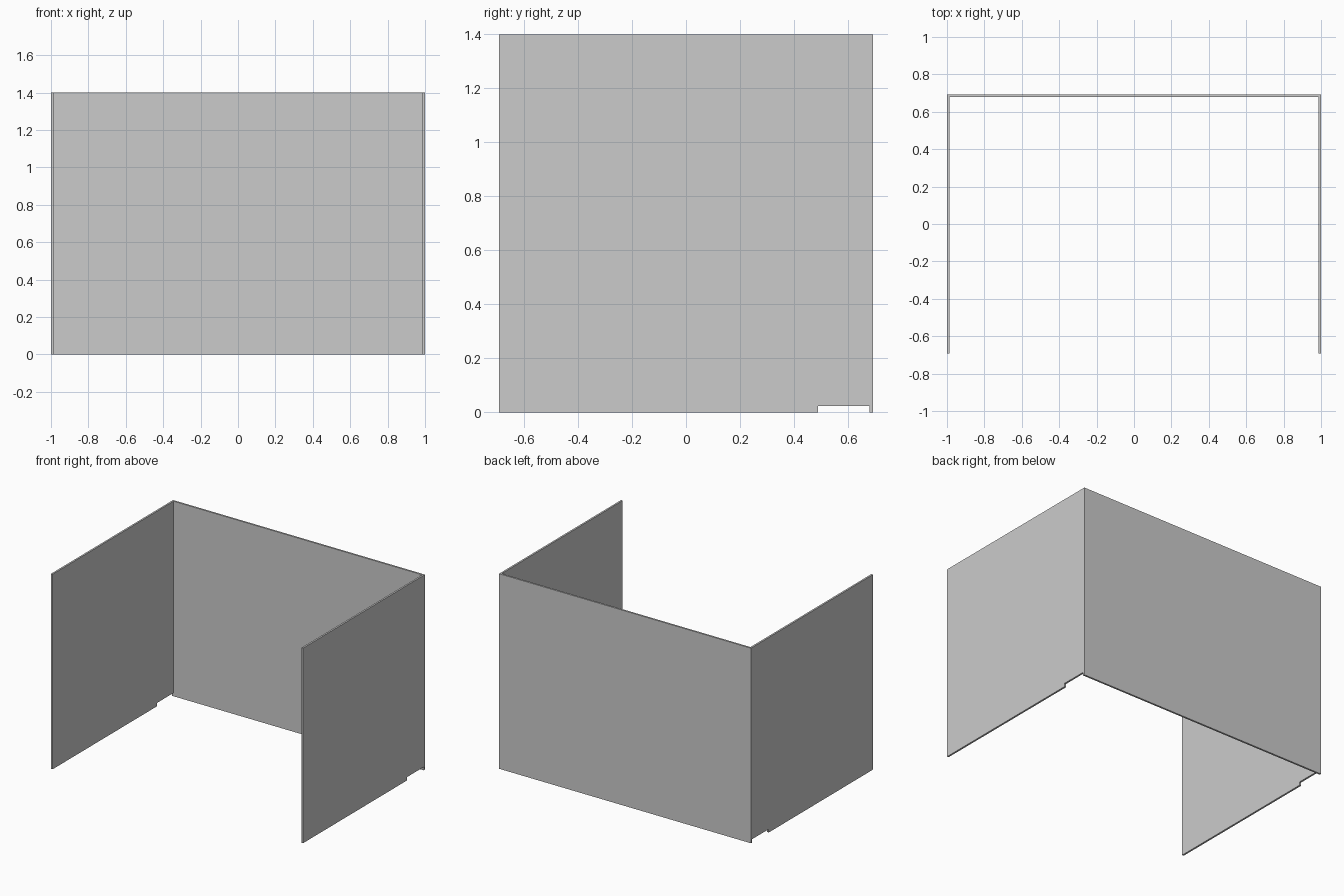
import bpy
import bmesh

cube = bpy.data.objects.get("Cube")
if cube:
    bpy.data.objects.remove(cube, do_unlink=True)

WIDTH, DEPTH, HEIGHT, THICK = 2.0, 1.384, 1.4, 0.013
X, Y = WIDTH / 2, DEPTH / 2
INNER_Y = Y - THICK
NOTCH_Y, NOTCH_Z = 0.49, 0.024

grey = bpy.data.materials.new("light_grey")
grey.use_nodes = True
colour = (0.6, 0.6, 0.6, 1)
grey.diffuse_color = colour
grey.node_tree.nodes["Principled BSDF"].inputs["Base Color"].default_value = colour


def panel(name, outline, push):
    """Extrude a flat outline into a thin panel."""
    bm = bmesh.new()
    face = bm.faces.new([bm.verts.new(p) for p in outline])
    moved = bmesh.ops.extrude_face_region(bm, geom=[face], use_keep_orig=True)
    verts = [v for v in moved["geom"] if isinstance(v, bmesh.types.BMVert)]
    bmesh.ops.translate(bm, verts=verts, vec=push)
    bmesh.ops.recalc_face_normals(bm, faces=bm.faces)
    mesh = bpy.data.meshes.new(name)
    bm.to_mesh(mesh)
    bm.free()
    mesh.materials.append(grey)
    obj = bpy.data.objects.new(name, mesh)
    bpy.context.collection.objects.link(obj)
    return obj


# Back panel, fitted between the side panels
bx = X - THICK
panel("back_panel",
      [(-bx, Y, 0), (bx, Y, 0), (bx, Y, HEIGHT), (-bx, Y, HEIGHT)],
      (0, -THICK, 0))

# Side panels, each with a shallow cable notch at the bottom rear
side = [(-Y, 0), (NOTCH_Y, 0), (NOTCH_Y, NOTCH_Z), (INNER_Y, NOTCH_Z),
        (INNER_Y, 0), (Y, 0), (Y, HEIGHT), (-Y, HEIGHT)]
for name, s in (("left_panel", 1), ("right_panel", -1)):
    panel(name, [(s * X, y, z) for y, z in side], (-s * THICK, 0, 0))
